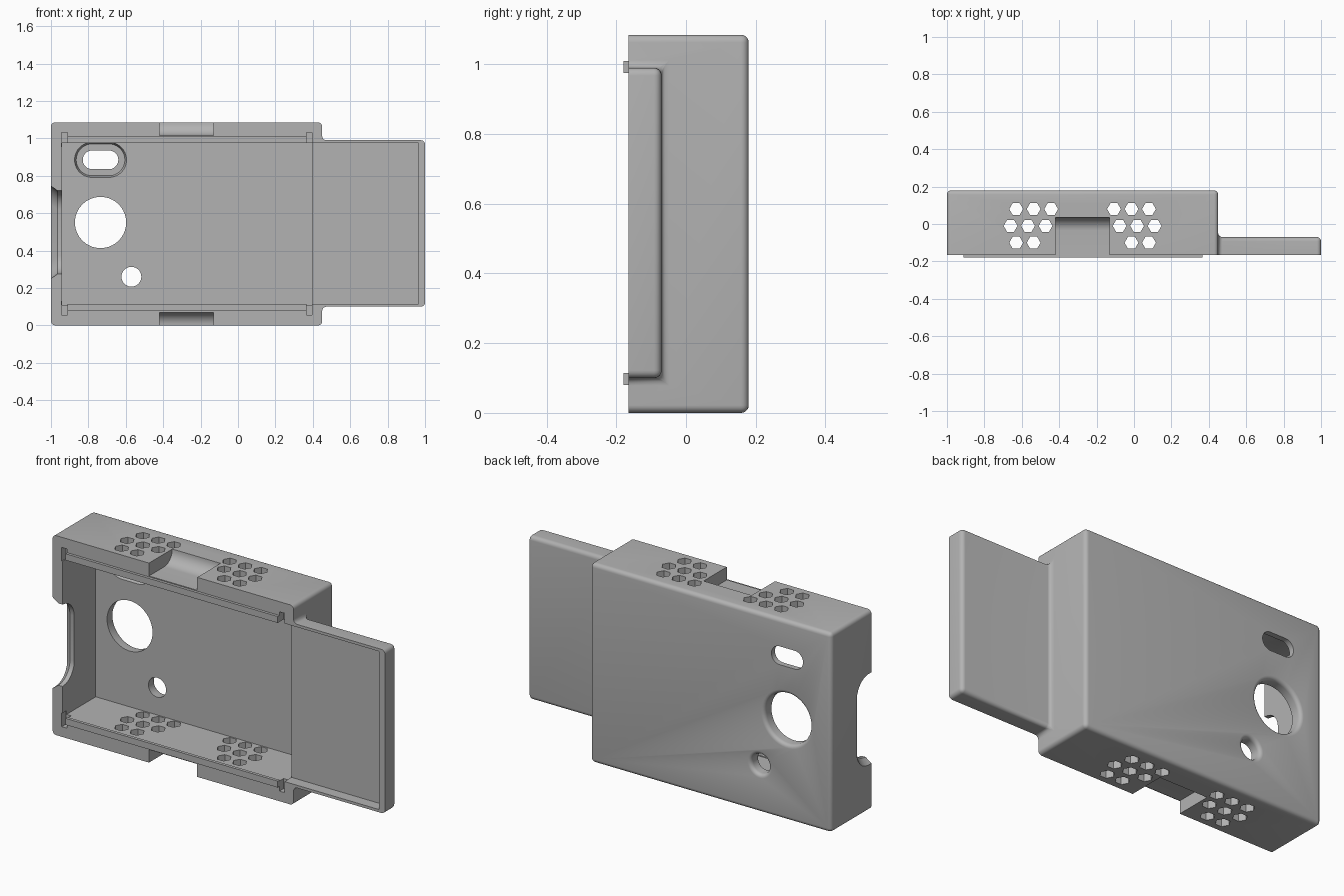
import bpy, bmesh
from math import cos, sin, pi, radians
from mathutils import Vector

cube = bpy.data.objects.get("Cube")
if cube:
    bpy.data.objects.remove(cube)

grey = bpy.data.materials.new("light grey plastic")
grey.use_nodes = True
grey.diffuse_color = (0.45, 0.45, 0.45, 1)
grey.node_tree.nodes["Principled BSDF"].inputs["Base Color"].default_value = (0.45, 0.45, 0.45, 1)

HEIGHT = 1.085
FRONT, BACK = -0.165, 0.18
INNER = 0.12


def place(axis, a, b, c):
    return {"x": (c, a, b), "y": (a, c, b), "z": (a, b, c)}[axis]


def loft(bm, axis, sections):
    """Closed solid through equal-length profiles given as (profile, position)."""
    rings = [[bm.verts.new(place(axis, a, b, c)) for a, b in prof] for prof, c in sections]
    n = len(rings[0])
    for r, s in zip(rings, rings[1:]):
        for i in range(n):
            j = (i + 1) % n
            bm.faces.new((r[i], r[j], s[j], s[i]))
    bm.faces.new(rings[0])
    bm.faces.new(rings[-1])


def finish(name, bm):
    bmesh.ops.recalc_face_normals(bm, faces=bm.faces)
    mesh = bpy.data.meshes.new(name)
    bm.to_mesh(mesh)
    bm.free()
    ob = bpy.data.objects.new(name, mesh)
    bpy.context.collection.objects.link(ob)
    mesh.materials.append(grey)
    return ob


def solid(name, axis, *sections):
    bm = bmesh.new()
    loft(bm, axis, sections)
    return finish(name, bm)


def rect(a0, a1, b0, b1):
    return [(a0, b0), (a1, b0), (a1, b1), (a0, b1)]


def box(name, x0, x1, y0, y1, z0, z1):
    return solid(name, "y", (rect(x0, x1, z0, z1), y0), (rect(x0, x1, z0, z1), y1))


def stadium(cx, cz, half_w, r, n=48):
    """Circle when half_w equals r, otherwise a rounded slot."""
    pts = []
    for i in range(n):
        t = 2 * pi * (i + 0.5) / n
        shift = (half_w - r) * (1 if cos(t) > 0 else -1)
        pts.append((cx + shift + r * cos(t), cz + r * sin(t)))
    return pts


def boolean(ob, other, operation="DIFFERENCE"):
    mod = ob.modifiers.new("cut", "BOOLEAN")
    mod.operation, mod.solver, mod.object = operation, "EXACT", other
    bpy.context.view_layer.objects.active = ob
    bpy.ops.object.modifier_apply(modifier=mod.name)
    bpy.data.objects.remove(other)


# Outer shell: deep body joined to the shallow side tray, rounded except at the open front
case = box("case_shell", -1, 0.45, FRONT, BACK, 0, HEIGHT)
boolean(case, box("tray", 0.3, 1, FRONT, -0.07, 0.1, 0.99), "UNION")
bm = bmesh.new()
bm.from_mesh(case.data)
bmesh.ops.dissolve_limit(bm, angle_limit=0.01, verts=bm.verts, edges=bm.edges)
edges = [e for e in bm.edges if max(v.co.y for v in e.verts) > FRONT + 0.01]
bmesh.ops.bevel(bm, geom=edges, offset=0.022, segments=5, profile=0.5, affect="EDGES")
bm.to_mesh(case.data)
bm.free()

# Main cavity and tray hollow
boolean(case, box("cavity", -0.94, 0.395, -0.3, INNER, 0.11, 0.975))
boolean(case, box("tray_hollow", 0.3, 0.965, -0.3, -0.105, 0.115, 0.975))

# Round holes with softened outer rims
for x, z, r in ((-0.735, 0.55, 0.137), (-0.57, 0.26, 0.053)):
    rim = [(r, 0), (r, BACK - 0.02)]
    rim += [(r + 0.02 * (1 - cos(t)), BACK - 0.02 + 0.02 * sin(t))
            for t in (radians(a) for a in (22, 45, 67, 90))]
    rim.append((r + 0.02, 0.3))
    boolean(case, solid("hole", "y", *[(stadium(x, z, q, q), y) for q, y in rim]))

# Slotted hole with a tapered recess inside
boolean(case, solid("slot_recess", "y", (stadium(-0.735, 0.885, 0.145, 0.1), INNER - 0.02),
                    (stadium(-0.735, 0.885, 0.13, 0.085), INNER + 0.03)))
boolean(case, solid("slot", "y", (stadium(-0.735, 0.885, 0.095, 0.05), 0),
                    (stadium(-0.735, 0.885, 0.095, 0.05), 0.3)))

# Clip recesses with a curved back, top and bottom
arc = [radians(90 - 9 * i) for i in range(11)]
clip = [(-0.3, -0.1), (-0.3, 0.07)]
clip += [(-0.035 + 0.07 * cos(t), 0.07 * sin(t)) for t in arc] + [(0.035, -0.1)]
for prof in (clip, [(y, HEIGHT - z) for y, z in clip]):
    boolean(case, solid("clip_recess", "x", (prof, -0.42), (prof, -0.13)))


# Cable opening in the side wall, flared outwards
def opening(grow):
    r, lo, hi, deep = 0.1, 0.275 - grow, 0.72 + grow, -0.065 + grow
    quarter = [radians(15 * i) for i in range(7)]
    low = [(deep - r + r * sin(t), lo + r - r * cos(t)) for t in quarter]
    high = [(deep - r + r * cos(t), hi - r + r * sin(t)) for t in quarter]
    return [(-0.3, lo)] + low + high + [(-0.3, hi)]


boolean(case, solid("cable_opening", "x", (opening(0.025), -1.05), (opening(0.025), -1),
                    (opening(0), -0.965), (opening(0), -0.9)))

# Hexagonal vents through both long walls
bm = bmesh.new()
for start, shift in ((-0.63, -0.03), (-0.107, 0.03)):
    for y, first, last, offset in ((0.08, 0, 3, 0), (-0.01, 0, 3, shift),
                                   (-0.1, shift > 0, 2 + (shift > 0), 0)):
        for i in range(int(first), last):
            x = start + 0.0935 * i + offset
            hexagon = [(x + 0.037 * cos(k * pi / 3), y + 0.037 * sin(k * pi / 3)) for k in range(6)]
            loft(bm, "z", ((hexagon, -0.1), (hexagon, 1.2)))
boolean(case, finish("vents", bm))

# Small relief slots at the rail ends, and the rails themselves
for z0, z1, r0, r1, side in ((0.055, 0.13, 0.08, 0.115, "lower"),
                             (0.955, 1.03, 0.975, 1.01, "upper")):
    for x0, x1 in ((-0.945, -0.912), (0.365, 0.395)):
        boolean(case, box("relief", x0, x1, -0.3, FRONT + 0.035, z0, z1))
    box(side + "_rail", -0.912, 0.365, -0.18, FRONT + 0.002, r0, r1)

# Smooth shading on the rounded edges only
bpy.ops.object.select_all(action="DESELECT")
case.select_set(True)
bpy.context.view_layer.objects.active = case
bpy.ops.object.shade_smooth_by_angle(angle=radians(30))
